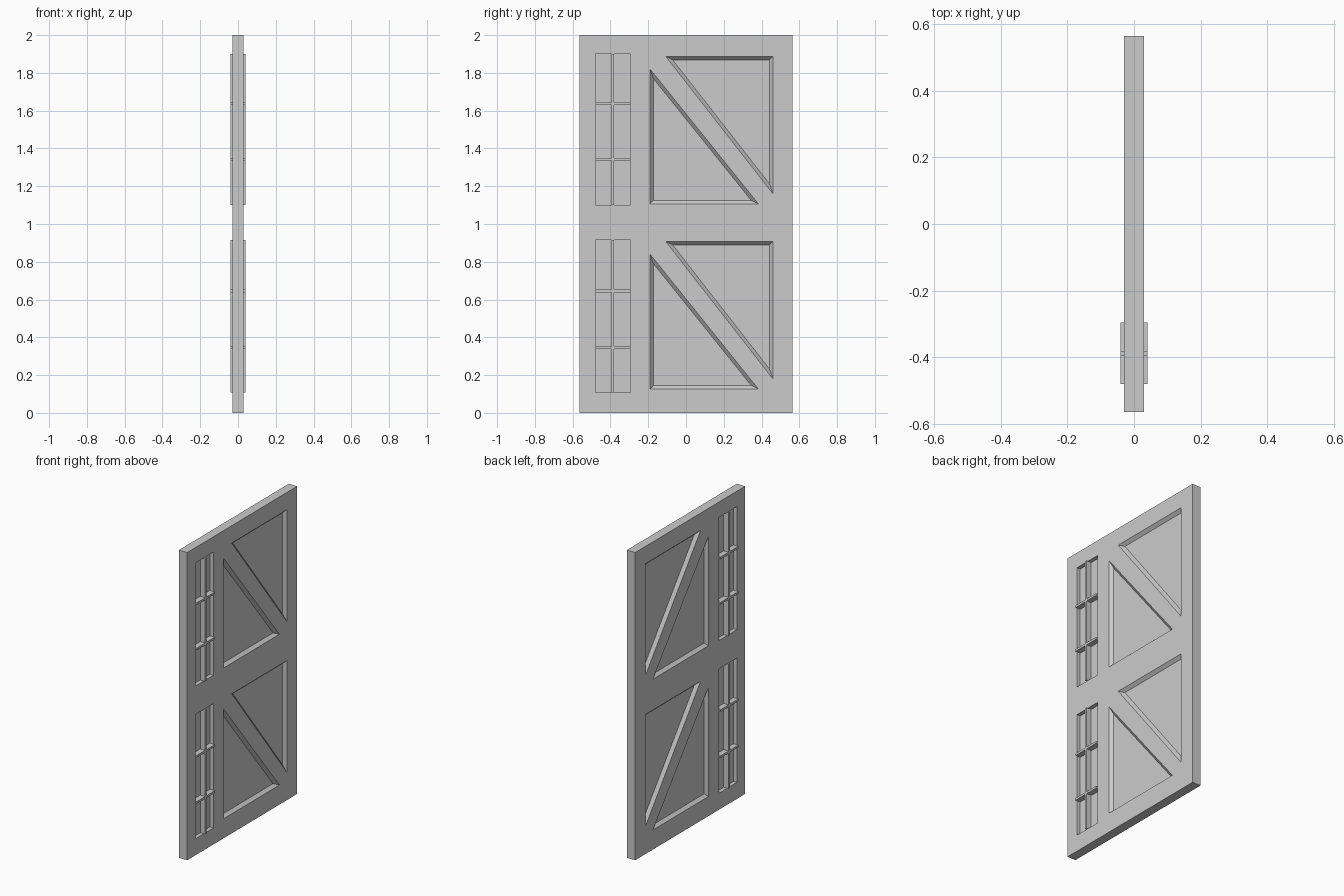
import bpy, bmesh
from mathutils import Vector

cube = bpy.data.objects.get("Cube")
if cube:
    bpy.data.objects.remove(cube, do_unlink=True)

HALF = 0.03          # half thickness of the slab
PANEL_FLOOR = 0.01   # depth plane of the triangular panels
PANE = 0.005         # depth plane of the windows
BEVEL = 0.018        # width of the sloped panel moulding

grey = bpy.data.materials.new("plain grey")
grey.use_nodes = True
colour = (0.6, 0.6, 0.6, 1)
grey.diffuse_color = colour
grey.node_tree.nodes["Principled BSDF"].inputs["Base Color"].default_value = colour


def add_box(bm, x, y, z):
    """Box from (low, high) pairs."""
    corners = bmesh.ops.create_cube(bm, size=1)["verts"]
    for v in corners:
        v.co = [r[0] if c < 0 else r[1] for c, r in zip(v.co, (x, y, z))]


def add_recess(bm, tri, side):
    """Triangular plug with sloped walls, narrowing into the slab."""
    a, b, c = tri
    la, lb, lc = (b - c).length, (c - a).length, (a - b).length
    centre = (a * la + b * lb + c * lc) / (la + lb + lc)
    radius = abs((b - a).cross(c - a)) / (la + lb + lc)
    inner = [centre + (p - centre) * (1 - BEVEL / radius) for p in tri]
    layers = ((HALF + 0.02, tri), (HALF, tri), (PANEL_FLOOR, inner))
    rings = [[bm.verts.new((side * x, p.x, p.y)) for p in pts] for x, pts in layers]
    for r, s in zip(rings, rings[1:]):
        for i in range(3):
            j = (i + 1) % 3
            bm.faces.new((r[i], r[j], s[j], s[i]))
    bm.faces.new(rings[0])
    bm.faces.new(rings[-1])


def make_object(name, bm):
    bmesh.ops.recalc_face_normals(bm, faces=bm.faces)
    mesh = bpy.data.meshes.new(name)
    bm.to_mesh(mesh)
    bm.free()
    mesh.materials.append(grey)
    obj = bpy.data.objects.new(name, mesh)
    bpy.context.collection.objects.link(obj)
    return obj


# Layout shared by both faces of the door
WIN_Y = (-0.48, -0.295)
windows = {"upper": (1.10, 1.90), "lower": (0.107, 0.915)}
bars = {"upper": (1.343, 1.637), "lower": (0.345, 0.645)}
low_tri = [(-0.19, 1.82), (-0.19, 1.107), (0.383, 1.107)]
high_tri = [(-0.107, 1.887), (0.46, 1.887), (0.46, 1.16)]

# Door slab with recesses cut into both faces
bm = bmesh.new()
add_box(bm, (-HALF, HALF), (-0.565, 0.565), (0, 2))
door = make_object("door_slab", bm)

bm = bmesh.new()
for side in (-1, 1):
    for z in windows.values():
        add_box(bm, sorted((side * PANE, side * (HALF + 0.02))), WIN_Y, z)
    for drop in (0, 0.98):
        for tri in (low_tri, high_tri):
            add_recess(bm, [Vector((y, z - drop)) for y, z in tri], side)
cutter = make_object("recess_cutter", bm)
cutter.hide_render = True

cut = door.modifiers.new("recesses", "BOOLEAN")
cut.operation = "DIFFERENCE"
cut.solver = "EXACT"
cut.object = cutter
bpy.context.view_layer.objects.active = door
bpy.ops.object.modifier_apply(modifier=cut.name)
bpy.data.objects.remove(cutter, do_unlink=True)

# Window grilles standing slightly proud of both faces
PROUD = (-0.04, 0.04)
T = 0.007
mid = sum(WIN_Y) / 2
for name, z in windows.items():
    bm = bmesh.new()
    add_box(bm, PROUD, (mid - T, mid + T), z)
    for h in bars[name]:
        add_box(bm, PROUD, WIN_Y, (h - T, h + T))
    make_object(name + "_window_grille", bm)
